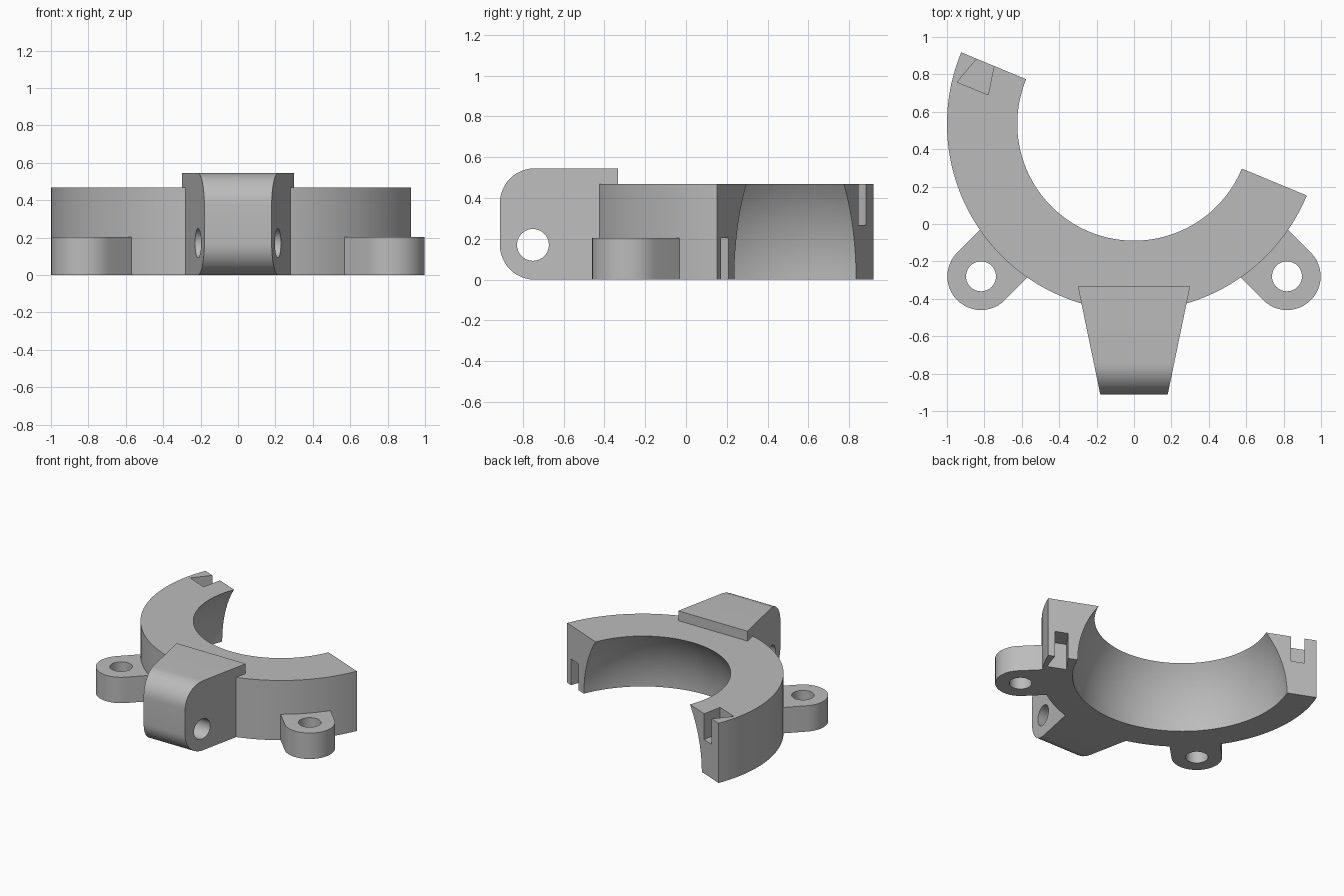
import bpy, bmesh
from math import sin, cos, pi, radians, sqrt

cube = bpy.data.objects.get("Cube")
if cube:
    bpy.data.objects.remove(cube, do_unlink=True)

grey = bpy.data.materials.new("plain_grey")
grey.use_nodes = True
colour = (0.5, 0.5, 0.5, 1)
grey.diffuse_color = colour
grey.node_tree.nodes["Principled BSDF"].inputs["Base Color"].default_value = colour

CY = 0.535              # ring centre on y
HEIGHT = 0.468          # ring height
OUTER, SPHERE = 1.0, 0.78


def loft(name, sections):
    """Closed solid through matching cross-sections."""
    bm = bmesh.new()
    rows = [[bm.verts.new(p) for p in s] for s in sections]
    n = len(rows[0])
    for a, b in zip(rows, rows[1:]):
        for i in range(n):
            j = (i + 1) % n
            bm.faces.new((a[i], a[j], b[j], b[i]))
    bm.faces.new(rows[0])
    bm.faces.new(rows[-1])
    bmesh.ops.recalc_face_normals(bm, faces=bm.faces)
    mesh = bpy.data.meshes.new(name)
    bm.to_mesh(mesh)
    bm.free()
    mesh.materials.append(grey)
    obj = bpy.data.objects.new(name, mesh)
    bpy.context.collection.objects.link(obj)
    return obj


def prism(name, outline, z0, z1):
    return loft(name, [[(x, y, z) for x, y in outline] for z in (z0, z1)])


def arc(cx, cy, r, start, end, steps):
    angles = [radians(start + (end - start) * i / steps) for i in range(steps + 1)]
    return [(cx + r * cos(a), cy + r * sin(a)) for a in angles]


def combine(target, other, operation):
    """Apply a boolean and remove the second solid."""
    mod = target.modifiers.new("combine", 'BOOLEAN')
    mod.operation = operation
    mod.solver = 'EXACT'
    mod.object = other
    bpy.context.view_layer.objects.active = target
    bpy.ops.object.modifier_apply(modifier=mod.name)
    bpy.data.objects.remove(other, do_unlink=True)


# Half ring with a spherical inner seat
levels = [HEIGHT * (1 - i / 14) for i in range(15)]
profile = [(OUTER, 0), (OUTER, HEIGHT)] + [(sqrt(SPHERE ** 2 - z * z), z) for z in levels]
sections = []
for i in range(73):
    a = radians(157.5 + 2.5 * i)
    sections.append([(r * cos(a), CY + r * sin(a), z) for r, z in profile])
body = loft("clamp_half_ring", sections)

# Hinge block, tapering forward with rounded front edges
top, front, back, rad = 0.545, -0.912, -0.333, 0.17
side = [(back, 0), (back, top)]
side += arc(front + rad, top - rad, rad, 90, 180, 12)
side += arc(front + rad, rad, rad, 180, 270, 12)


def half_width(y):
    return 0.18 + 0.12 * (y - front) / (back - front)


block = loft("hinge_block", [[(s * half_width(y), y, z) for y, z in side] for s in (-1, 1)])
combine(body, block, 'UNION')

# Side lugs with rounded ends, reaching into the ring
LUG_X, LUG_Y, LUG_R, REACH = 0.818, -0.28, 0.18, 0.25
d = sqrt(0.5)
for s in (-1, 1):
    outline = arc(LUG_X, LUG_Y, LUG_R, -135, 45, 24)
    outline += [(x - REACH * d, y + REACH * d) for x, y in (outline[-1], outline[0])]
    lug = prism("side_lug", [(s * x, y) for x, y in outline], 0, 0.203)
    combine(body, lug, 'UNION')

# Bolt holes through the lugs and the hinge block
for s in (-1, 1):
    hole = prism("lug_hole", arc(s * LUG_X, LUG_Y, 0.08, 0, 351, 39), -0.1, 0.4)
    combine(body, hole, 'DIFFERENCE')
circle = arc(-0.75, 0.17, 0.078, 0, 351, 39)
pin = loft("pin_hole", [[(x, y, z) for y, z in circle] for x in (-0.5, 0.5)])
combine(body, pin, 'DIFFERENCE')


# Flared key slots in the two end faces
def key_slot(angle, turn, mouth, inner, z0, z1):
    a = radians(angle)
    shape = [(mouth[0], -0.05), (mouth[0], 0), (inner[0], 0.155),
             (inner[1], 0.155), (mouth[1], 0), (mouth[1], -0.05)]
    outline = [(r * cos(a) - turn * t * sin(a), CY + r * sin(a) + turn * t * cos(a))
               for r, t in shape]
    combine(body, prism("key_slot", outline, z0, z1), 'DIFFERENCE')


key_slot(157.5, 1, (0.81, 0.91), (0.78, 0.959), 0.267, 0.6)
key_slot(-22.5, -1, (0.852, 0.949), (0.815, 0.96), -0.1, 0.205)

# Smooth curved walls, crisp edges
bpy.ops.object.select_all(action='DESELECT')
body.select_set(True)
bpy.context.view_layer.objects.active = body
bpy.ops.object.shade_smooth_by_angle(angle=radians(30))
